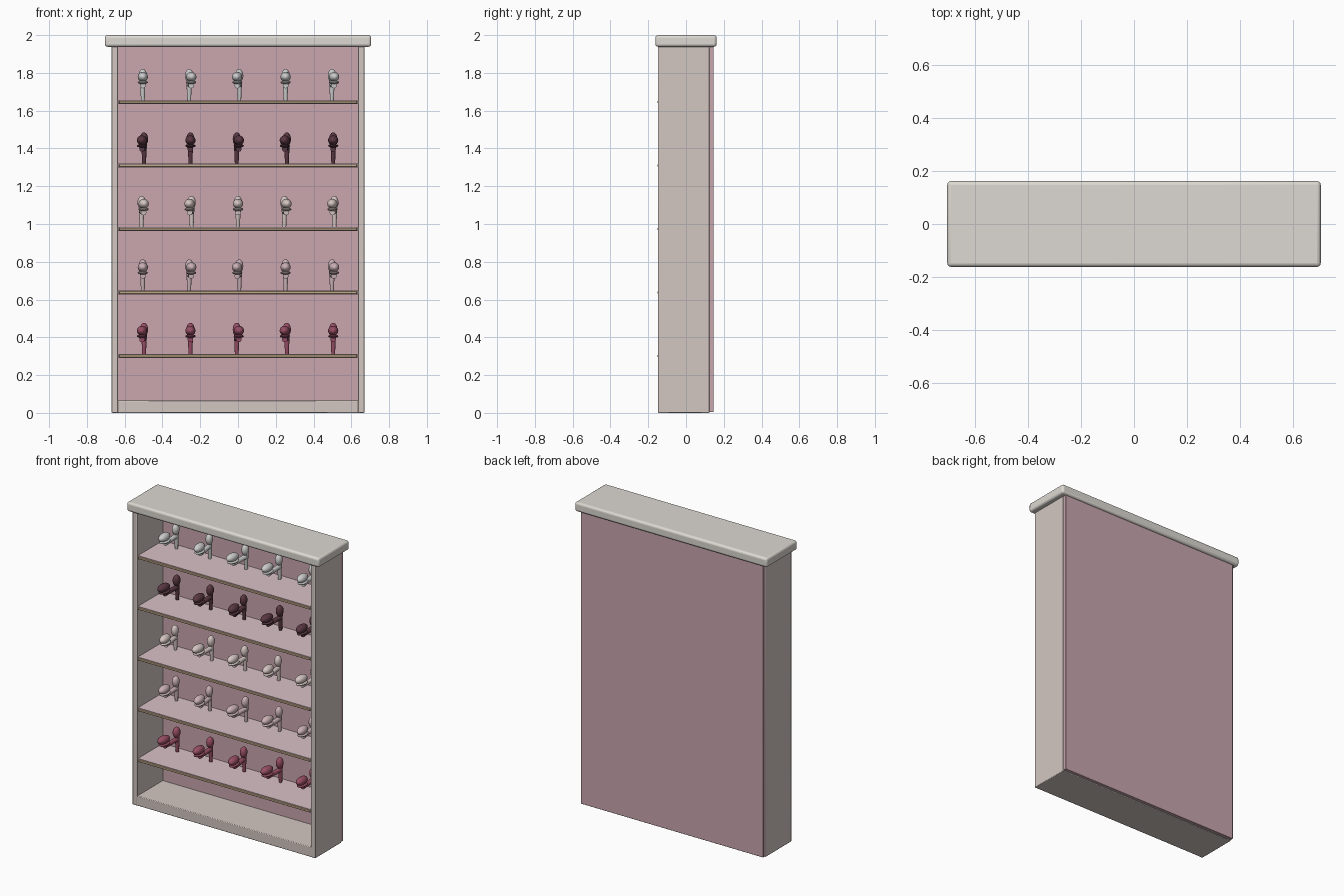
import bpy, math
from mathutils import Matrix, Vector

if "Cube" in bpy.data.objects:
    bpy.data.objects.remove(bpy.data.objects["Cube"])


def material(name, hex_code):
    rgb = [(int(hex_code[i:i + 2], 16) / 255) ** 2.2 for i in (0, 2, 4)]
    m = bpy.data.materials.new(name)
    m.diffuse_color = (*rgb, 1)
    m.use_nodes = True
    m.node_tree.nodes["Principled BSDF"].inputs["Base Color"].default_value = m.diffuse_color
    return m


FRAME = material("frame_beige", "D2C6C0")
CROWN = material("crown_ivory", "DCD8D1")
PINK = material("panel_pink", "C8A6AD")
SHELF = material("shelf_pink", "D8C0C6")
GOLD = material("trim_tan", "C4AA8A")
SHOES = [material("shoe_" + n, c) for n, c in (
    ("white", "DAD8D6"), ("wine", "5A3A44"), ("cream", "D3C4C0"),
    ("blush", "C9B0B3"), ("berry", "964F65"))]


def finish(name, mat, smooth=30):
    o = bpy.context.object
    o.name = name
    o.data.materials.append(mat)
    bpy.ops.object.shade_smooth_by_angle(angle=math.radians(smooth))
    return o


def box(name, lo, hi, mat, bevel=0.0, segments=2):
    lo, hi = Vector(lo), Vector(hi)
    bpy.ops.mesh.primitive_cube_add(size=1, location=(lo + hi) / 2)
    o = bpy.context.object
    o.data.transform(Matrix.Diagonal((*(hi - lo), 1)))
    if bevel:
        b = o.modifiers.new("bevel", "BEVEL")
        b.width, b.segments = bevel, segments
    return finish(name, mat)


def ball(name, loc, radii, mat):
    bpy.ops.mesh.primitive_uv_sphere_add(segments=20, ring_count=12, radius=1, location=loc)
    bpy.context.object.data.transform(Matrix.Diagonal((*radii, 1)))
    return finish(name, mat, 60)


def rod(name, a, b, r1, r2, mat):
    a, b = Vector(a), Vector(b)
    bpy.ops.mesh.primitive_cone_add(vertices=14, radius1=r1, radius2=r2, depth=(b - a).length)
    o = bpy.context.object
    o.data.transform((b - a).to_track_quat('Z', 'Y').to_matrix().to_4x4())
    o.location = (a + b) / 2
    return finish(name, mat)


# Cabinet carcass
for side, s in (("left", -1), ("right", 1)):
    xs = sorted((s * 0.635, s * 0.67))
    box(side + "_side", (xs[0], -0.148, 0), (xs[1], 0.125, 1.945), FRAME, 0.004)
box("plinth", (-0.668, -0.147, 0), (0.668, 0.125, 0.065), FRAME, 0.004)
box("back_panel", (-0.668, 0.12, 0.004), (0.668, 0.146, 1.945), PINK, 0.003)
box("crown", (-0.705, -0.162, 1.938), (0.705, 0.162, 2.0), CROWN, 0.015, 4)


def shoe(name, x, z, turn, mat):
    # toe, heel cup, sole, shank and heel, turned together about the shelf spot
    parts = [
        ball(name + "_toe", (0, -0.052, 0.124), (0.027, 0.05, 0.026), mat),
        ball(name + "_heel_cup", (0, 0.068, 0.13), (0.022, 0.026, 0.036), mat),
        ball(name + "_sole", (0, -0.045, 0.095), (0.027, 0.045, 0.01), mat),
        rod(name + "_shank", (0, -0.045, 0.078), (0, 0.075, 0.085), 0.015, 0.015, mat),
        rod(name + "_heel", (0, 0.076, 0), (0, 0.074, 0.105), 0.010, 0.015, mat),
    ]
    place = Matrix.Translation((x, 0, z)) @ Matrix.Rotation(turn, 4, 'Z')
    for o in parts:
        o.matrix_world = place @ Matrix.Translation(o.location)


# Shelves with a thin front trim, five shoes on each
for row, mat in enumerate(SHOES):
    top = 1.655 - 0.336 * row
    box(f"shelf_{row + 1}", (-0.635, -0.14, top - 0.02), (0.635, 0.122, top), SHELF)
    box(f"shelf_trim_{row + 1}", (-0.63, -0.15, top - 0.017), (0.63, -0.139, top - 0.003), GOLD, 0.003)
    for col in range(5):
        turn = (0, 0.09, -0.09)[(col - row) % 3]
        shoe(f"shoe_{row + 1}_{col + 1}", (col - 2) * 0.252, top, turn, mat)
